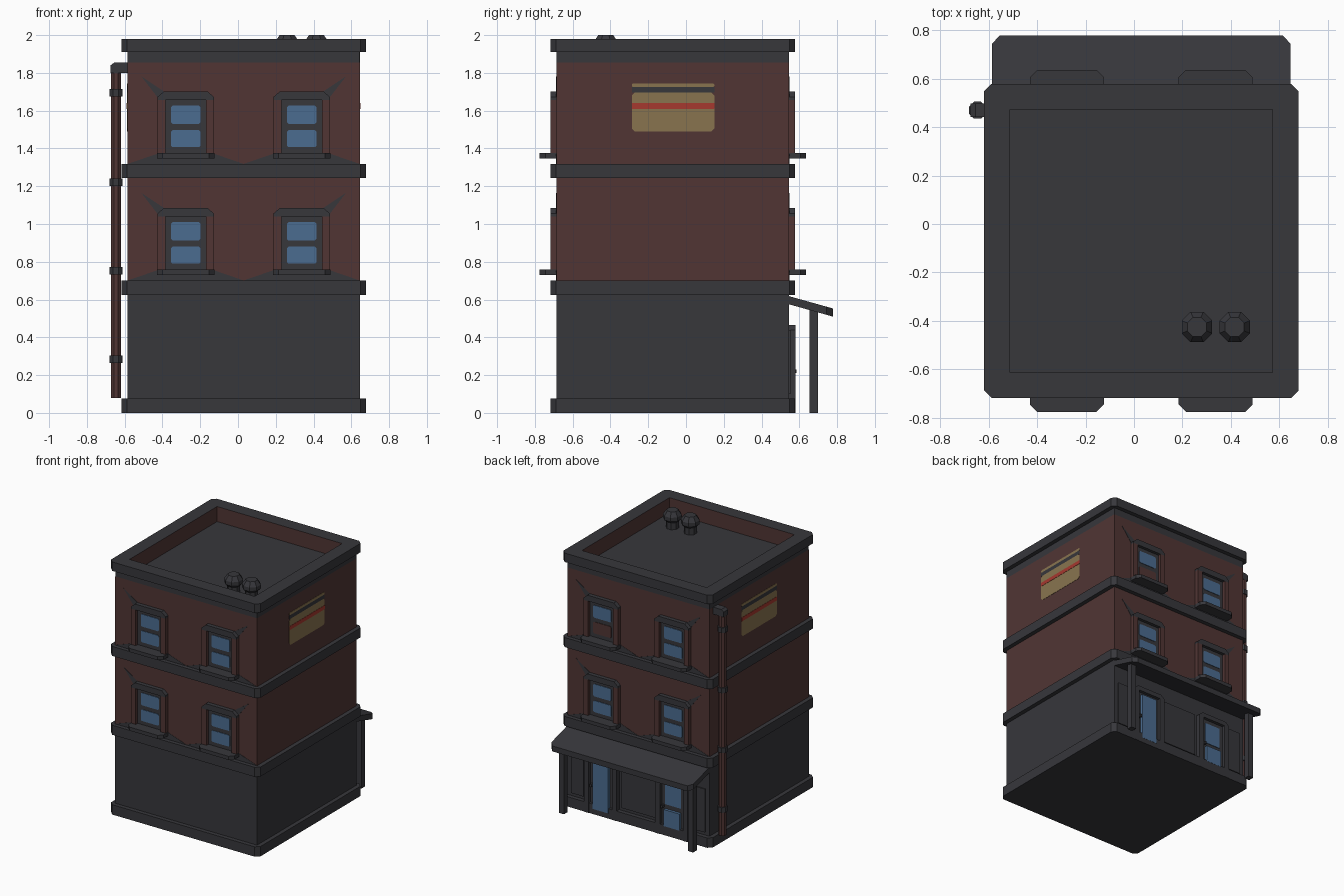
import bpy, bmesh, math
from mathutils import Vector

if "Cube" in bpy.data.objects:
    bpy.data.objects.remove(bpy.data.objects["Cube"])

CX, CY = 0.03, -0.07            # centre of the building block
W = 0.615                       # half width of walls
B = 0.648                       # half width of trim bands


def material(name, rgb):
    m = bpy.data.materials.new(name)
    m.diffuse_color = (*rgb, 1)
    m.use_nodes = True
    m.node_tree.nodes["Principled BSDF"].inputs["Base Color"].default_value = m.diffuse_color
    return m


DARK = material("charcoal", (0.038, 0.038, 0.044))
BRICK = material("brick", (0.082, 0.036, 0.034))
GLASS = material("blue glass", (0.07, 0.15, 0.28))
TAN = material("tan", (0.25, 0.175, 0.078))
RED = material("red", (0.38, 0.04, 0.028))


def finish(name, bm, *mats):
    bmesh.ops.recalc_face_normals(bm, faces=bm.faces)
    me = bpy.data.meshes.new(name)
    bm.to_mesh(me)
    bm.free()
    for m in mats:
        me.materials.append(m)
    ob = bpy.data.objects.new(name, me)
    bpy.context.collection.objects.link(ob)
    return ob


def prism(name, pts, vec, mat):
    """Extrude a flat outline of 3D points along vec."""
    bm = bmesh.new()
    lo = [bm.verts.new(p) for p in pts]
    hi = [bm.verts.new(Vector(p) + Vector(vec)) for p in pts]
    bm.faces.new(lo)
    bm.faces.new(hi)
    n = len(pts)
    for i in range(n):
        j = (i + 1) % n
        bm.faces.new((lo[i], lo[j], hi[j], hi[i]))
    return finish(name, bm, mat)


def box(name, x0, x1, y0, y1, z0, z1, mat):
    return prism(name, [(x0, y0, z0), (x1, y0, z0), (x1, y1, z0), (x0, y1, z0)], (0, 0, z1 - z0), mat)


def octagon(hx, hy, c):
    """Rectangle with cut corners, centred on the origin."""
    return [(-hx + c, -hy), (hx - c, -hy), (hx, -hy + c), (hx, hy - c),
            (hx - c, hy), (-hx + c, hy), (-hx, hy - c), (-hx, -hy + c)]


def band(name, z0, z1):
    return prism(name, [(CX + x, CY + y, z0) for x, y in octagon(B, B, 0.03)], (0, 0, z1 - z0), DARK)


def ring(name, half, cut, z0, z1, inner=0.542):
    """Hollow parapet course: charcoal outside, brick on the inner faces."""
    bm = bmesh.new()
    loops = []
    for h, c, z in ((half, cut, z0), (half, cut, z1), (inner, 0.0005, z1), (inner, 0.0005, z0)):
        loops.append([bm.verts.new((CX + x, CY + y, z)) for x, y in octagon(h, h, c)])
    for k in range(4):
        a, b = loops[k], loops[(k + 1) % 4]
        for i in range(8):
            j = (i + 1) % 8
            bm.faces.new((a[i], a[j], b[j], b[i])).material_index = int(k == 2)
    return finish(name, bm, DARK, BRICK)


def lathe(name, x, y, profile, mat, sides=8):
    """Faceted turned shape from (radius, z) pairs."""
    bm = bmesh.new()
    loops = [[bm.verts.new((x + r * math.cos(2 * math.pi * (i + .5) / sides),
                            y + r * math.sin(2 * math.pi * (i + .5) / sides), z))
              for i in range(sides)] for r, z in profile]
    for a, b in zip(loops, loops[1:]):
        for i in range(sides):
            j = (i + 1) % sides
            bm.faces.new((a[i], a[j], b[j], b[i]))
    bm.faces.new(loops[0])
    bm.faces.new(loops[-1])
    return finish(name, bm, mat)


def on_wall(name, pts, side, cx, zb, depth, mat, flip=1):
    """Plate on the front (side -1) or back (side 1) wall from (u, v) points."""
    y = CY + side * (W - 0.002)
    return prism(name, [(cx + flip * u, y, zb + v) for u, v in pts], (0, side * (depth + 0.002), 0), mat)


def rect(u0, u1, v0, v1):
    return [(u0, v0), (u1, v0), (u1, v1), (u0, v1)]


def rounded(u0, u1, v0, v1, c=0.008):
    mu, mv = (u0 + u1) / 2, (v0 + v1) / 2
    return [(mu + x, mv + y) for x, y in octagon((u1 - u0) / 2, (v1 - v0) / 2, c)]


# Main block
box("ground_storey", CX - W, CX + W, CY - W, CY + W, 0, 0.66, DARK)
box("upper_storeys", CX - W, CX + W, CY - W, CY + W, 0.66, 1.855, BRICK)
box("roof_deck", CX - .6, CX + .6, CY - .6, CY + .6, 1.80, 1.862, DARK)
ring("parapet_wall", W, 0.0005, 1.855, 1.91)
ring("parapet_cap", B, 0.03, 1.91, 1.98)
band("base_band", 0, 0.077)
band("first_floor_band", 0.625, 0.70)
band("second_floor_band", 1.243, 1.318)

# Windows on front and back, mirrored about the centre line
HEAD = [(-.15, .31), (.15, .31), (.15, .325), (.115, .355), (-.115, .355), (-.15, .325)]
for side in (-1, 1):
    for zb in (0.73, 1.347):
        for f in (-1, 1):
            cx = CX + f * 0.307
            put = lambda n, p, d, m: on_wall(n, p, side, cx, zb, d, m, f)
            for s in (-1, 1):
                put("window_jamb", rect(s * .15, s * .108, .03, .31), .032, BRICK)
            put("window_head", HEAD, .032, DARK)
            put("window_sash", rect(-.108, .108, .03, .31), .008, DARK)
            opened = side == 1 and f == 1 and zb > 1
            put("lower_pane", rounded(-.078, .078, .06, .15), .012, BRICK if opened else GLASS)
            put("upper_pane", rounded(-.078, .078, .183, .28), .012, GLASS)
            # Dark weather marks on the brick
            put("sill_stain", [(-.31, -.03), (.31, -.03), (.15, .025), (-.15, .025)], .002, DARK)
            put("corner_stain", [(.15, .325), (.235, .435), (.115, .355)], .002, DARK)
            # Sill with cut outer corners
            y0, y1 = CY + side * (W - .01), CY + side * .705
            e = y1 - side * .03
            prism("window_sill", [(cx - .153, y0, zb), (cx + .153, y0, zb), (cx + .153, e, zb),
                                  (cx + .123, y1, zb), (cx - .123, y1, zb), (cx - .153, e, zb)],
                  (0, 0, .028), DARK)

# Two back doors with surrounds
for cx, panes in ((0.337, [(.04, .405)]), (-0.28, [(.07, .2), (.235, .4)])):
    for s in (-1, 1):
        on_wall("door_jamb", rect(s * .14, s * .1, 0, .43), 1, cx, 0, .036, DARK)
    on_wall("door_head", [(-.14, .43), (.14, .43), (.14, .44), (.11, .465), (-.11, .465), (-.14, .44)],
            1, cx, 0, .036, DARK)
    on_wall("door_leaf", rect(-.1, .1, .0, .43), 1, cx, 0, .012, DARK)
    for v0, v1 in panes:
        on_wall("door_glass", rect(-.068, .068, v0, v1), 1, cx, 0, .034 if v0 < .077 else .016, GLASS)
    on_wall("door_handle", rect(.075, .09, .21, .23), 1, cx, 0, .04, DARK)
# Raised wall panels between the doors
for u0, u1 in ((-.12, .17), (.5, .61), (-.55, -.44)):
    on_wall("wall_panel", rect(u0, u1, .1, .44), 1, 0, 0, .008, DARK)

# Sloping canopy with cut outer corners, on two posts
slope = lambda y: 0.575 - (y - 0.545) * 0.28
prism("canopy", [(x, y, slope(y)) for x, y in
                 ((CX - W, .54), (CX + W, .54), (CX + W, .745), (CX + W - .03, .777),
                  (CX - W + .03, .777), (CX - W, .745))], (0, 0, .043), DARK)
for s in (-1, 1):
    px = CX + s * 0.56
    box("canopy_post", px - .022, px + .022, .655, .70, 0, .55, DARK)

# Painted wall sign on both side walls
for s in (-1, 1):
    x = CX + s * (W - .002)
    for name, z0, z1, c, d, m in (("sign_field", 1.49, 1.695, .015, .004, TAN),
                                  ("sign_gap", 1.695, 1.725, .001, .004, DARK),
                                  ("sign_top", 1.725, 1.745, .006, .004, TAN),
                                  ("sign_stripe", 1.61, 1.64, .001, .006, RED)):
        prism(name, [(x, u, v) for u, v in rounded(-.287, .15, z0, z1, c)], (s * d, 0, 0), m)

# Downpipe with collars and elbow
PX, PY = -0.646, 0.47
lathe("downpipe", PX, PY, [(.029, .08), (.029, 1.81)], BRICK)
for z in (0.285, 0.753, 1.222, 1.695):
    lathe("pipe_collar", PX, PY, [(.038, z - .02), (.038, z + .02)], DARK)
prism("pipe_elbow", [(-.675, PY - .028, 1.80), (-.58, PY - .028, 1.80), (-.58, PY - .028, 1.855),
                     (-.655, PY - .028, 1.855), (-.675, PY - .028, 1.84)], (0, .056, 0), DARK)

# Roof vents
for x in (0.26, 0.415):
    lathe("roof_vent", x, -0.425, [(.047, 1.855), (.047, 1.915), (.068, 1.935), (.068, 1.965), (.043, 2.0)], DARK)
